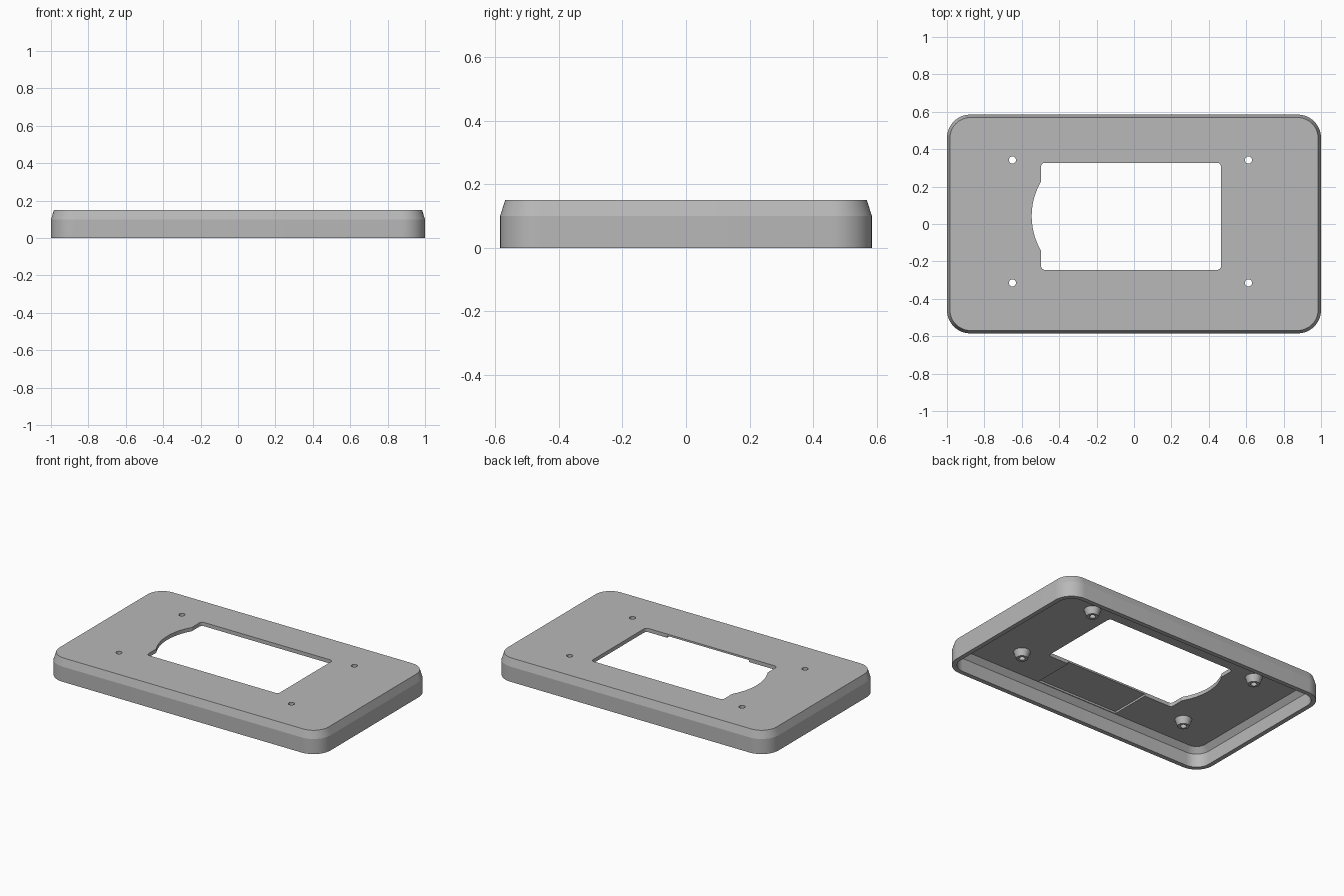
import bpy
import bmesh
from math import cos, sin, pi, radians, asin

cube = bpy.data.objects.get("Cube")
if cube:
    bpy.data.objects.remove(cube)

grey = bpy.data.materials.new("plain grey")
grey.use_nodes = True
COLOUR = (0.48, 0.48, 0.48, 1)
grey.diffuse_color = COLOUR
grey.node_tree.nodes["Principled BSDF"].inputs["Base Color"].default_value = COLOUR


def arc(cx, cy, r, start, end, n):
    """Points along an arc, angles in degrees."""
    angles = [radians(start + (end - start) * i / n) for i in range(n + 1)]
    return [(cx + r * cos(a), cy + r * sin(a)) for a in angles]


def rounded_rect(x0, x1, y0, y1, r, n=12):
    return (arc(x1 - r, y1 - r, r, 0, 90, n) + arc(x0 + r, y1 - r, r, 90, 180, n)
            + arc(x0 + r, y0 + r, r, 180, 270, n) + arc(x1 - r, y0 + r, r, 270, 360, n))


def circle(x, y, r, n=32):
    return arc(x, y, r, 0, 360, n)[:-1]


def loft(name, layers):
    """Closed solid through a list of (outline, height) layers."""
    bm = bmesh.new()
    rings = [[bm.verts.new((x, y, z)) for x, y in outline] for outline, z in layers]
    for a, b in zip(rings, rings[1:]):
        for i in range(len(a)):
            j = (i + 1) % len(a)
            bm.faces.new((a[i], a[j], b[j], b[i]))
    bm.faces.new(rings[0][::-1])
    bm.faces.new(rings[-1])
    bmesh.ops.recalc_face_normals(bm, faces=bm.faces)
    mesh = bpy.data.meshes.new(name)
    bm.to_mesh(mesh)
    bm.free()
    mesh.materials.append(grey)
    obj = bpy.data.objects.new(name, mesh)
    bpy.context.collection.objects.link(obj)
    return obj


def combine(target, tool, operation):
    """Apply a boolean and discard the tool."""
    tool.hide_render = True
    mod = target.modifiers.new(operation, "BOOLEAN")
    mod.operation = operation
    mod.solver = "EXACT"
    mod.object = tool
    bpy.context.view_layer.objects.active = target
    bpy.ops.object.modifier_apply(modifier=mod.name)
    bpy.data.objects.remove(tool)


# Hollow cover: inner ceiling, inner slope and wall, rim, outer wall, tapered top
def shell_layer(inset, z):
    w, d = 1 - inset, 0.585 - inset
    return rounded_rect(-w, w, -d, d, 0.125 - inset), z


cover = loft("cover_plate", [shell_layer(i, z) for i, z in (
    (0.06, 0.125), (0.03, 0.09), (0.03, 0), (0, 0), (0, 0.1), (0.016, 0.15))])

# Tapered screw bosses under the plate, each drilled through
screws = [(x, y) for x in (-0.65, 0.612) for y in (-0.315, 0.342)]
for x, y in screws:
    combine(cover, loft("boss", [(circle(x, y, 0.036), 0.08),
                                 (circle(x, y, 0.055), 0.135)]), "UNION")
for x, y in screws:
    combine(cover, loft("screw_hole", [(circle(x, y, 0.019), 0.02),
                                       (circle(x, y, 0.019), 0.2)]), "DIFFERENCE")

# Shallow recess on the underside between the opening and the front wall
recess = [(-0.29, -0.52), (0.31, -0.52), (0.31, -0.2), (-0.29, -0.2)]
combine(cover, loft("recess", [(recess, 0.06), (recess, 0.138)]), "DIFFERENCE")

# Rectangular opening with a bowed bulge on its right edge
X0, X1, Y0, Y1 = -0.497, 0.465, -0.245, 0.327
half, depth, mid = 0.185, 0.05, 0.042
radius = (half ** 2 + depth ** 2) / (2 * depth)
spread = asin(half / radius) * 180 / pi
outline = rounded_rect(X0, X1, Y0, Y1, 0.02, 6)
bulge = arc(X0 - depth + radius, mid, radius, 180 - spread, 180 + spread, 20)
outline = outline[:14] + bulge + outline[14:]
combine(cover, loft("opening", [(outline, 0.05), (outline, 0.2)]), "DIFFERENCE")

# Smooth round corners, crisp edges
bpy.ops.object.select_all(action="DESELECT")
cover.select_set(True)
bpy.context.view_layer.objects.active = cover
bpy.ops.object.shade_smooth_by_angle(angle=radians(15))
